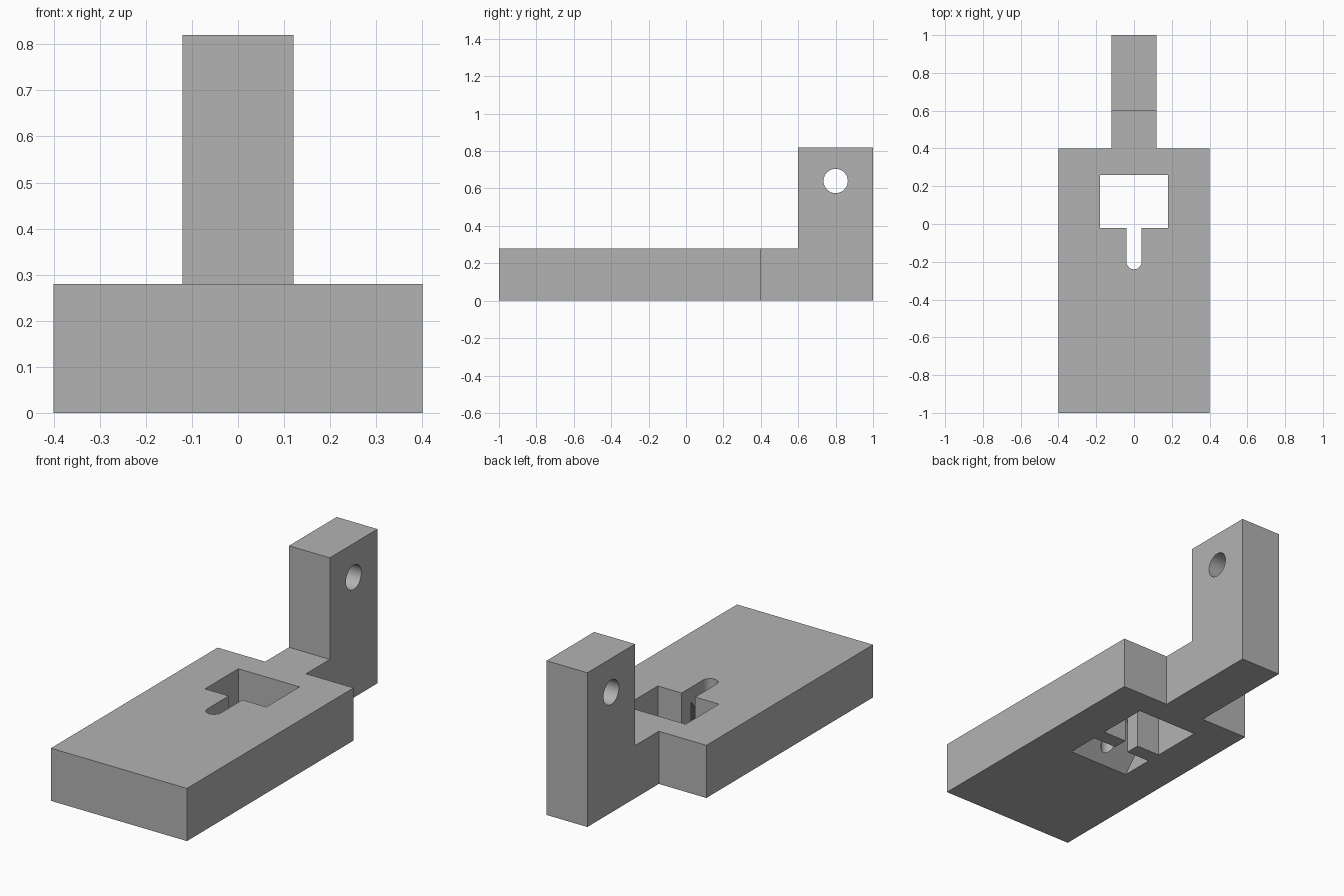
import bpy, bmesh
from math import cos, sin, pi
from mathutils import Vector

cube = bpy.data.objects.get("Cube")
if cube:
    bpy.data.objects.remove(cube, do_unlink=True)

grey = bpy.data.materials.new("plain grey")
grey.use_nodes = True
COLOUR = (0.45, 0.45, 0.45, 1)
grey.diffuse_color = COLOUR
grey.node_tree.nodes["Principled BSDF"].inputs["Base Color"].default_value = COLOUR


def prism(name, points, low, high, axis="Z"):
    """Extrude a closed profile: (x, y) along Z, or (y, z) along X."""
    bm = bmesh.new()
    place = (lambda a, b: (a, b, low)) if axis == "Z" else (lambda a, b: (low, a, b))
    face = bm.faces.new([bm.verts.new(place(a, b)) for a, b in points])
    new = bmesh.ops.extrude_face_region(bm, geom=[face])["geom"]
    push = Vector((0, 0, high - low)) if axis == "Z" else Vector((high - low, 0, 0))
    bmesh.ops.translate(bm, vec=push, verts=[g for g in new if isinstance(g, bmesh.types.BMVert)])
    bmesh.ops.recalc_face_normals(bm, faces=bm.faces)
    mesh = bpy.data.meshes.new(name)
    bm.to_mesh(mesh)
    bm.free()
    mesh.materials.append(grey)
    obj = bpy.data.objects.new(name, mesh)
    bpy.context.collection.objects.link(obj)
    return obj


def arc(u, v, radius, start, end, steps):
    return [(u + radius * cos(start + (end - start) * i / steps),
             v + radius * sin(start + (end - start) * i / steps)) for i in range(steps + 1)]


def cut(target, cutter):
    cutter.hide_render = True
    mod = target.modifiers.new(cutter.name, "BOOLEAN")
    mod.operation, mod.solver, mod.object = "DIFFERENCE", "EXACT", cutter
    bpy.context.view_layer.objects.active = target
    bpy.ops.object.modifier_apply(modifier=mod.name)
    bpy.data.objects.remove(cutter, do_unlink=True)


# Plate with rear tongue, full height before the cuts
half = [(0.4, -1), (0.4, 0.4), (0.12, 0.4), (0.12, 1)]
outline = half + [(-x, y) for x, y in reversed(half)]
body = prism("bracket_body", outline, 0, 0.82)

# Lower everything in front of the upright post
cut(body, prism("step_cutter", [(-2, 0.28), (0.6, 0.28), (0.6, 2), (-2, 2)], -1, 1, "X"))

# Rectangular window joined to a round-ended slot
window = [(-0.04, -0.02), (-0.18, -0.02), (-0.18, 0.26),
          (0.18, 0.26), (0.18, -0.02), (0.04, -0.02)]
slot_end = arc(0, -0.2, 0.04, 0, -pi, 16)
cut(body, prism("window_cutter", window + slot_end, -0.5, 1))

# Sloped pocket under the slot
cut(body, prism("pocket_cutter", [(-0.37, -0.1), (-0.1, 0.2), (-0.1, -0.1)], -0.18, 0.18, "X"))

# Cross hole through the post
cut(body, prism("post_hole_cutter", arc(0.8, 0.64, 0.065, 0, 2 * pi, 40)[:-1], -1, 1, "X"))

# Smooth the round walls, keep the edges sharp
bpy.ops.object.select_all(action="DESELECT")
body.select_set(True)
bpy.context.view_layer.objects.active = body
bpy.ops.object.shade_smooth_by_angle(angle=pi / 6)
